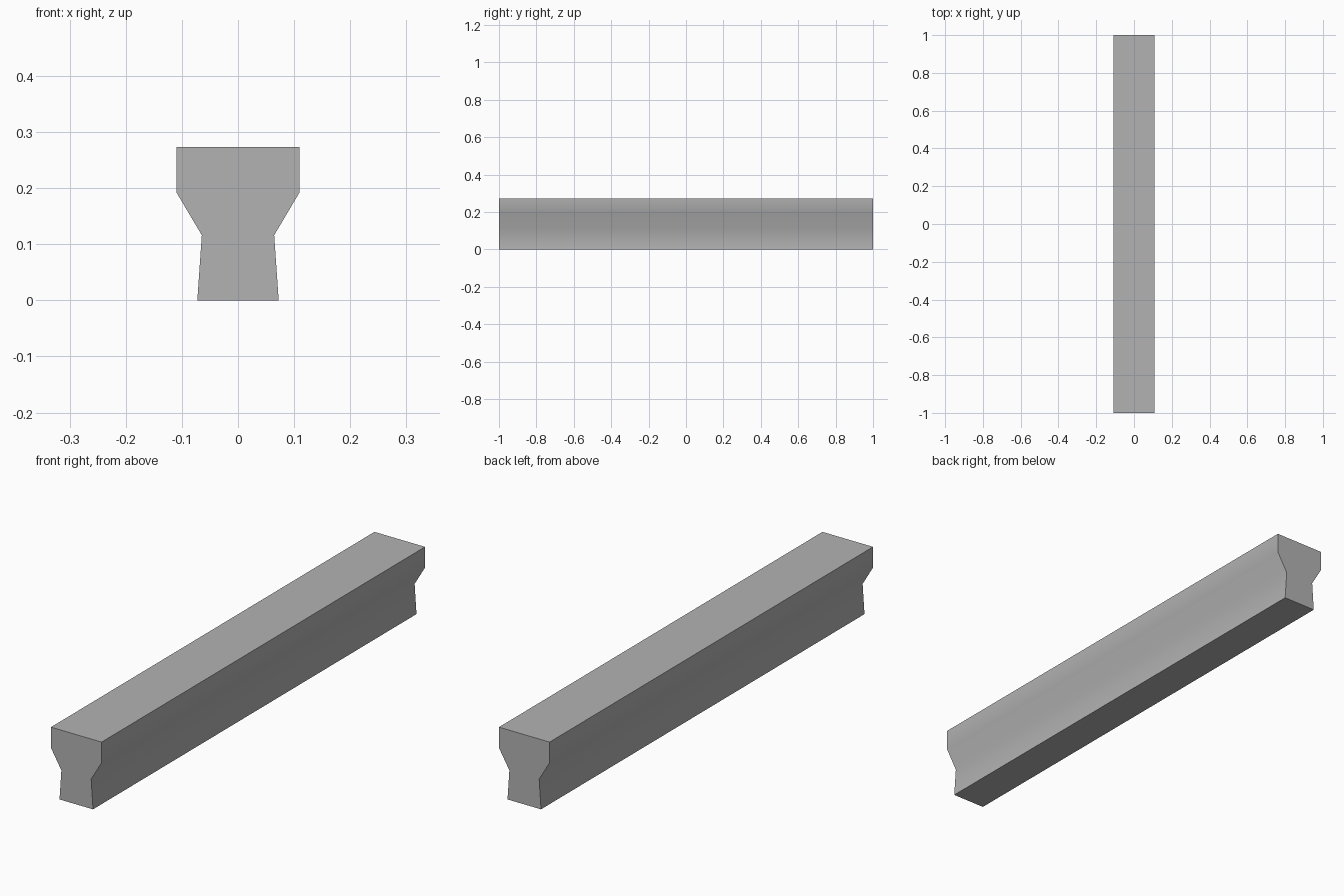
import bpy, bmesh, math

cube = bpy.data.objects.get("Cube")
if cube:
    bpy.data.objects.remove(cube, do_unlink=True)

# Concrete grey
grey = bpy.data.materials.new("concrete_grey")
grey.use_nodes = True
colour = (0.45, 0.45, 0.45, 1)
grey.diffuse_color = colour
grey.node_tree.nodes["Principled BSDF"].inputs["Base Color"].default_value = colour

# Half profile (x, z) from base to top, mirrored to a closed section
half = [(0.0725, 0), (0.0645, 0.116), (0.1095, 0.192), (0.1095, 0.273)]
section = half + [(-x, z) for x, z in reversed(half)]

# Beam: section extruded along its length
bm = bmesh.new()
face = bm.faces.new([bm.verts.new((x, -1, z)) for x, z in section])
result = bmesh.ops.extrude_face_region(bm, geom=[face], use_keep_orig=True)
moved = [g for g in result["geom"] if isinstance(g, bmesh.types.BMVert)]
bmesh.ops.translate(bm, verts=moved, vec=(0, 2, 0))
bmesh.ops.recalc_face_normals(bm, faces=bm.faces)
mesh = bpy.data.meshes.new("beam")
bm.to_mesh(mesh)
bm.free()
mesh.materials.append(grey)
beam = bpy.data.objects.new("beam", mesh)
bpy.context.collection.objects.link(beam)

# Smooth flanks with crisp ends, top and base
bpy.ops.object.select_all(action="DESELECT")
beam.select_set(True)
bpy.context.view_layer.objects.active = beam
bpy.ops.object.shade_smooth_by_angle(angle=math.radians(50))
